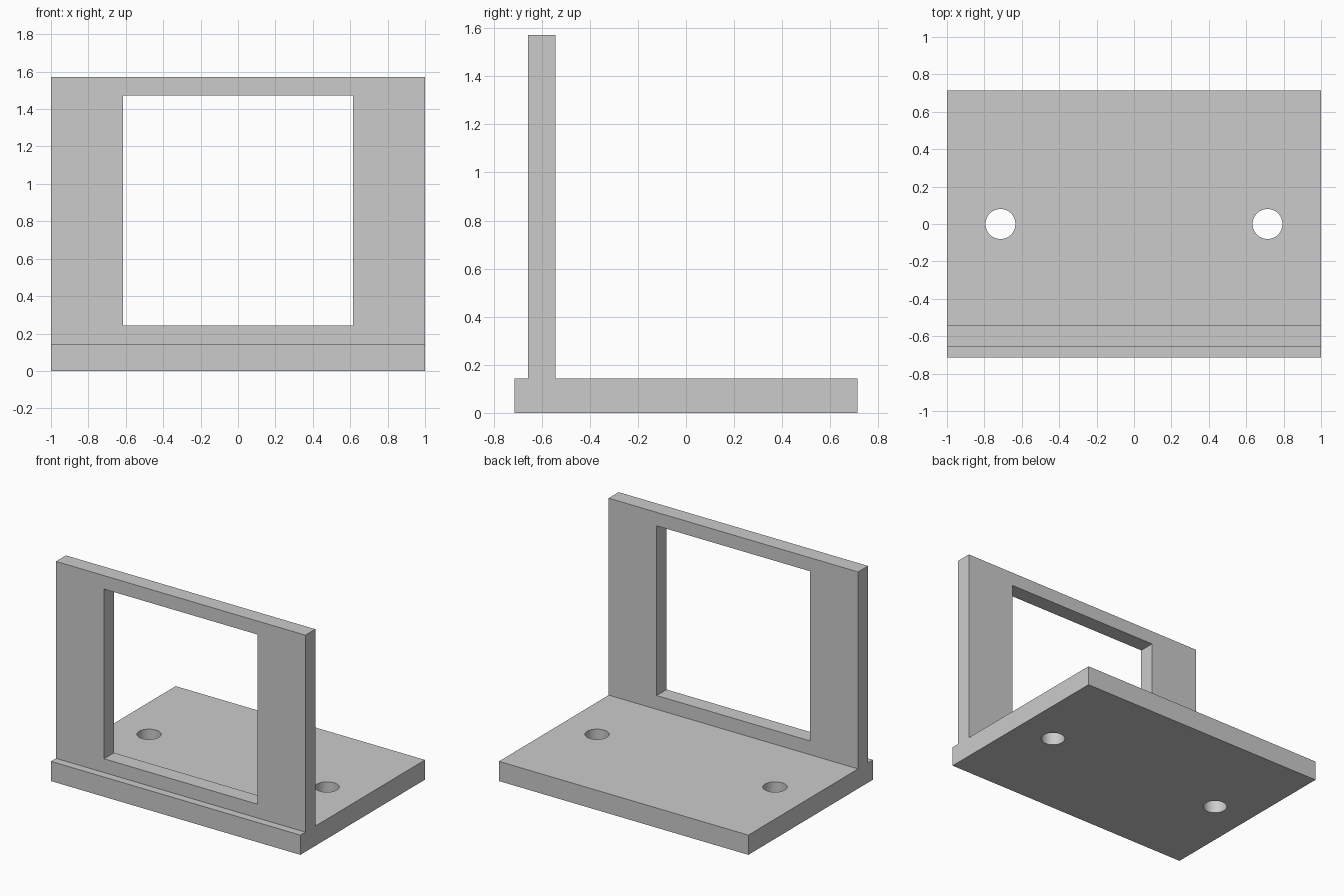
import bpy
from mathutils import Vector

if "Cube" in bpy.data.objects:
    bpy.data.objects.remove(bpy.data.objects["Cube"], do_unlink=True)

GREY = (0.6, 0.6, 0.6, 1)
grey = bpy.data.materials.new("plain grey")
grey.use_nodes = True
grey.diffuse_color = GREY
grey.node_tree.nodes["Principled BSDF"].inputs["Base Color"].default_value = GREY


def box(name, low, high):
    """Axis-aligned box between two corners."""
    low, high = Vector(low), Vector(high)
    bpy.ops.mesh.primitive_cube_add(size=1, location=(low + high) / 2)
    obj = bpy.context.object
    obj.name = name
    obj.scale = high - low
    bpy.ops.object.transform_apply(location=False, rotation=False, scale=True)
    obj.data.materials.append(grey)
    return obj


def cut(target, cutter):
    """Subtract a hidden cutter from the target."""
    cutter.hide_render = True
    mod = target.modifiers.new("cut", "BOOLEAN")
    mod.operation = "DIFFERENCE"
    mod.solver = "EXACT"
    mod.object = cutter
    bpy.context.view_layer.objects.active = target
    bpy.ops.object.modifier_apply(modifier=mod.name)
    bpy.data.objects.remove(cutter, do_unlink=True)


THICK = 0.143
FRONT, BACK = -0.657, -0.543

# Base plate with two round mounting holes
base = box("base_plate", (-1, -0.714, 0), (1, 0.714, THICK))
for side in (-1, 1):
    bpy.ops.mesh.primitive_cylinder_add(
        vertices=64, radius=0.08, depth=1, location=(side * 0.714, 0, 0))
    drill = bpy.context.object
    drill.data.materials.append(grey)
    cut(base, drill)

# Upright panel with a square window
panel = box("upright_frame", (-1, FRONT, THICK), (1, BACK, 1.571))
cut(panel, box("window_cutter", (-0.615, -1, 0.243), (0.615, 0, 1.473)))

# Smooth hole walls, sharp edges
for obj in (base, panel):
    bpy.ops.object.select_all(action="DESELECT")
    obj.select_set(True)
    bpy.context.view_layer.objects.active = obj
    bpy.ops.object.shade_smooth_by_angle()
